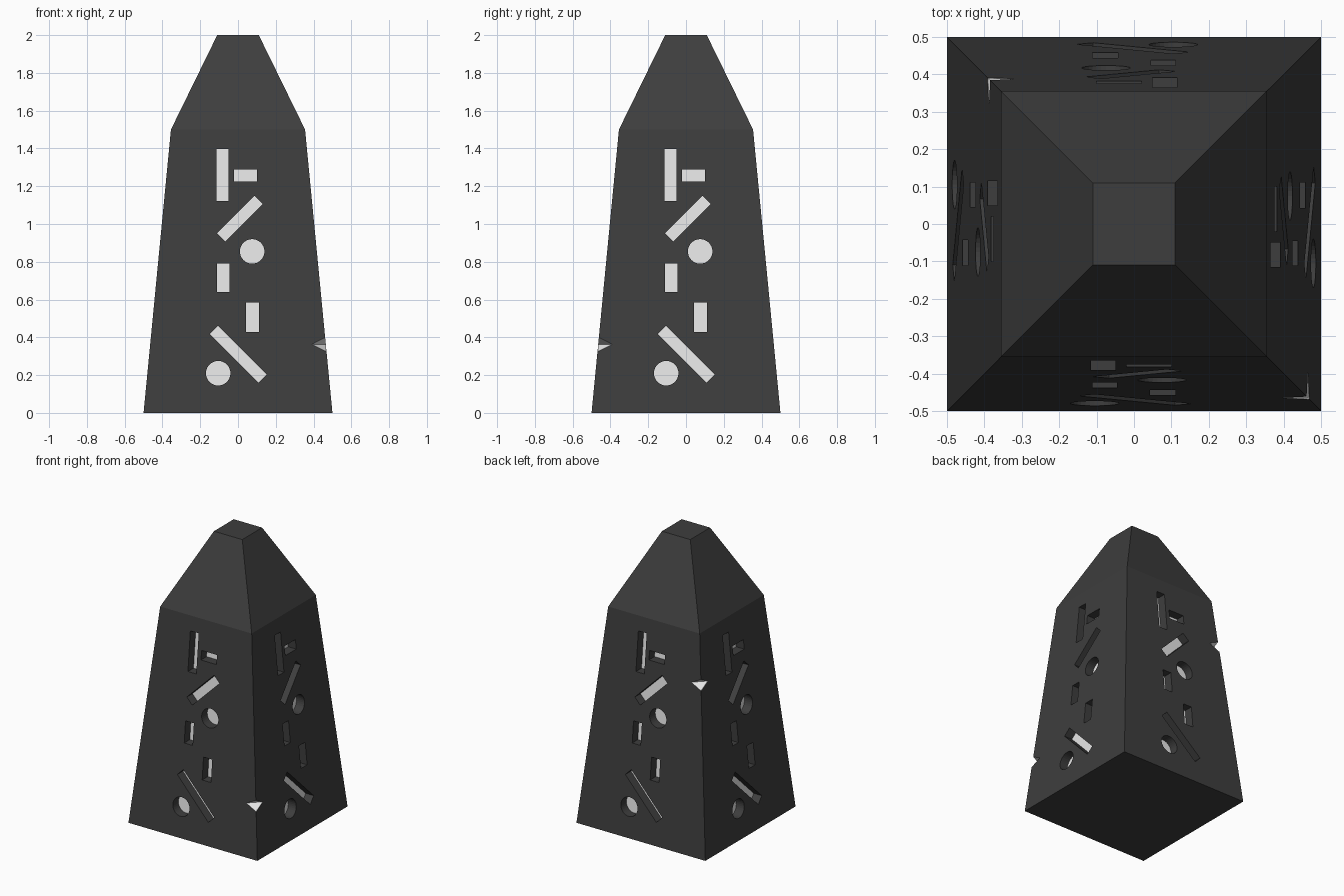
import bpy, bmesh, math
from mathutils import Matrix, Vector

if "Cube" in bpy.data.objects:
    bpy.data.objects.remove(bpy.data.objects["Cube"])


def material(name, v):
    m = bpy.data.materials.new(name)
    m.diffuse_color = (v, v, v, 1)
    m.use_nodes = True
    m.node_tree.nodes["Principled BSDF"].inputs["Base Color"].default_value = m.diffuse_color
    return m


MATS = [material("dark stone", 0.048), material("pale inlay", 0.8)]
LEVELS = [(0.0, 0.5), (1.5, 0.355), (2.0, 0.11)]   # height, half width
DEPTH = 0.062


def half(z):
    return 0.5 - 0.145 * z / 1.5


def finish(bm, name):
    bmesh.ops.recalc_face_normals(bm, faces=bm.faces)
    me = bpy.data.meshes.new(name)
    bm.to_mesh(me)
    bm.free()
    for m in MATS:
        me.materials.append(m)
    ob = bpy.data.objects.new(name, me)
    bpy.context.collection.objects.link(ob)
    return ob


# Tapered shaft with a pyramid cap
bm = bmesh.new()
rings = [[bm.verts.new((sx * h, sy * h, z)) for sx, sy in
          ((-1, -1), (1, -1), (1, 1), (-1, 1))] for z, h in LEVELS]
for a, b in zip(rings, rings[1:]):
    for i in range(4):
        j = (i + 1) % 4
        bm.faces.new((a[i], a[j], b[j], b[i]))
bm.faces.new(rings[0][::-1])
bm.faces.new(rings[-1])
obelisk = finish(bm, "obelisk")


# Outlines of the carved shapes on one side
def bar(cx, cz, w, h, deg=0):
    c, s = math.cos(math.radians(deg)), math.sin(math.radians(deg))
    return [(cx + c * x - s * z, cz + s * x + c * z) for x, z in
            ((-w / 2, -h / 2), (w / 2, -h / 2), (w / 2, h / 2), (-w / 2, h / 2))]


def disc(cx, cz, r, n=32):
    return [(cx + r * math.cos(2 * math.pi * i / n),
             cz + r * math.sin(2 * math.pi * i / n)) for i in range(n)]


SHAPES = [
    bar(-0.082, 1.26, 0.065, 0.275), bar(0.04, 1.257, 0.12, 0.065),
    bar(0.01, 1.028, 0.28, 0.062, 45), disc(0.075, 0.855, 0.065),
    bar(-0.078, 0.715, 0.065, 0.15), bar(0.077, 0.507, 0.068, 0.155),
    bar(0.002, 0.31, 0.365, 0.062, -45), disc(-0.105, 0.21, 0.065),
]

# Cutters: dark walls, pale floors, repeated on four sides
bm = bmesh.new()
for side in range(4):
    rot = Matrix.Rotation(side * math.pi / 2, 3, 'Z')
    for shape in SHAPES:
        outer = [bm.verts.new(rot @ Vector((x, -half(z) - 0.05, z))) for x, z in shape]
        inner = [bm.verts.new(rot @ Vector((x, -half(z) + DEPTH, z))) for x, z in shape]
        bm.faces.new(outer)
        bm.faces.new(inner).material_index = 1
        for i in range(len(shape)):
            j = (i + 1) % len(shape)
            bm.faces.new((outer[i], outer[j], inner[j], inner[i]))

# Pale chips on two opposite corner edges
for sx, sy, z in ((1, -1, 0.363), (-1, 1, 1.16)):
    c = Vector((sx * half(z), sy * half(z), z))
    r, t = 0.075, 0.04
    ring = [bm.verts.new(c + Vector(d)) for d in
            ((r, 0, 0), (0, r, 0), (-r, 0, 0), (0, -r, 0))]
    for dz in (t, -t):
        tip = bm.verts.new(c + Vector((0, 0, dz)))
        for i in range(4):
            bm.faces.new((ring[i], ring[(i + 1) % 4], tip)).material_index = 1
cutter = finish(bm, "carving_cutter")
cutter.hide_render = True

# Carve and remove the helper
mod = obelisk.modifiers.new("carve", 'BOOLEAN')
mod.operation = 'DIFFERENCE'
mod.solver = 'EXACT'
mod.object = cutter
bpy.context.view_layer.objects.active = obelisk
obelisk.select_set(True)
bpy.ops.object.modifier_apply(modifier=mod.name)
bpy.data.objects.remove(cutter, do_unlink=True)
